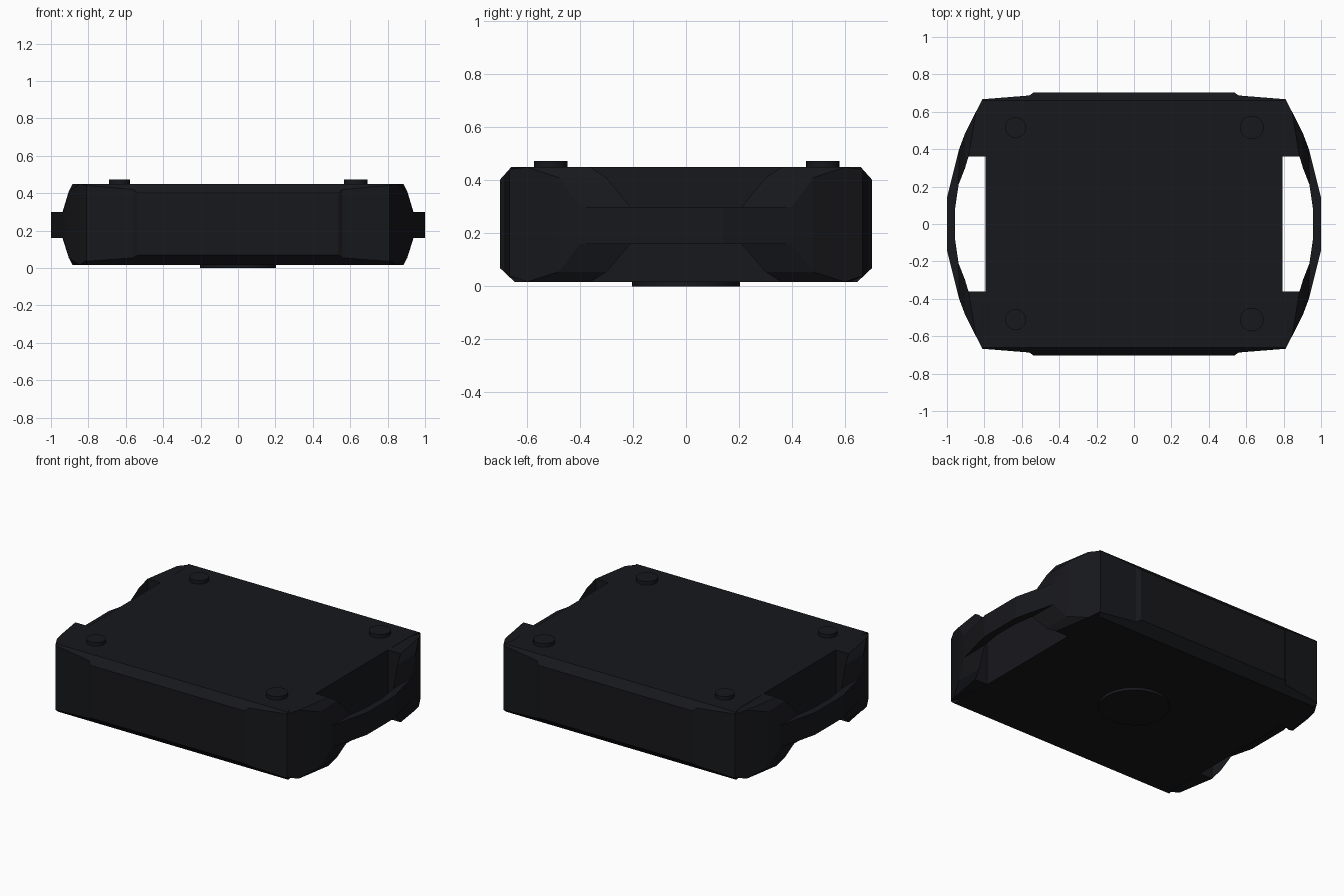
import bpy, bmesh
from mathutils import Vector

if "Cube" in bpy.data.objects:
    bpy.data.objects.remove(bpy.data.objects["Cube"])

mat = bpy.data.materials.new("dark_plastic")
mat.diffuse_color = (0.0085, 0.009, 0.0115, 1)
mat.use_nodes = True
mat.node_tree.nodes["Principled BSDF"].inputs["Base Color"].default_value = mat.diffuse_color


def finish(name, bm):
    bmesh.ops.remove_doubles(bm, verts=bm.verts, dist=0.0005)
    bmesh.ops.recalc_face_normals(bm, faces=bm.faces)
    mesh = bpy.data.meshes.new(name)
    bm.to_mesh(mesh)
    bm.free()
    mesh.materials.append(mat)
    ob = bpy.data.objects.new(name, mesh)
    bpy.context.collection.objects.link(ob)
    return ob


def disc(name, x, y, r, z0, z1, sides):
    bpy.ops.mesh.primitive_cylinder_add(vertices=sides, radius=r, depth=z1 - z0,
                                        location=(x, y, (z0 + z1) / 2))
    ob = bpy.context.object
    ob.name = name
    ob.data.materials.append(mat)
    bpy.ops.object.shade_smooth_by_angle()


# Main case: extruded outline with raised front and back panels
Z0, Z1 = 0.017, 0.45
half = [(0.795, 0.60), (0.81, 0.667), (0.56, 0.687), (0.537, 0.703)]
back = half + [(-x, y) for x, y in reversed(half)]
outline = back + [(-x, -y) for x, y in back]
bm = bmesh.new()
face = bm.faces.new([bm.verts.new((x, y, Z0)) for x, y in outline])
ext = bmesh.ops.extrude_face_region(bm, geom=[face])
bmesh.ops.translate(bm, vec=(0, 0, Z1 - Z0),
                    verts=[g for g in ext["geom"] if isinstance(g, bmesh.types.BMVert)])
# chamfer the long edges, top and bottom
for sy in (-1, 1):
    for co, no in (((0, 0.66 * sy, Z1), (0, 0.048 * sy, 0.043)),
                   ((0, 0.647 * sy, Z0), (0, 0.053 * sy, -0.056))):
        cut = bmesh.ops.bisect_plane(bm, geom=bm.verts[:] + bm.edges[:] + bm.faces[:],
                                     plane_co=Vector(co), plane_no=Vector(no).normalized(),
                                     clear_outer=True)
        edges = [g for g in cut["geom_cut"] if isinstance(g, bmesh.types.BMEdge)]
        bmesh.ops.contextual_create(bm, geom=edges)
finish("case", bm)

# Side handles: outer x, y, inner x, y, outer bottom, outer top, inner bottom, inner top
sections = [
    (0.81, 0.667, 0.79, 0.62, 0.04, 0.442, Z0, Z1),
    (0.845, 0.60, 0.79, 0.36, Z0, Z1, Z0, Z1),
    (0.845, 0.60, 0.885, 0.36, Z0, Z1, Z0, Z1),
    (0.905, 0.48, 0.903, 0.30, 0.055, 0.41, 0.055, 0.41),
    (0.935, 0.40, 0.938, 0.21, 0.16, 0.30, 0.16, 0.30),
    (1.0, 0.14, 0.957, 0.08, 0.16, 0.30, 0.16, 0.30),
]
sections += [(a, -b, c, -d, *z) for a, b, c, d, *z in reversed(sections)]
for name, s in (("right_handle", 1), ("left_handle", -1)):
    bm = bmesh.new()
    rings = []
    for ox, oy, ix, iy, ob, ot, ib, it in sections:
        rings.append([bm.verts.new(p) for p in ((s * ox, oy, ob), (s * ox, oy, ot),
                                                (s * ix, iy, it), (s * ix, iy, ib))])
    for a, b in zip(rings, rings[1:]):
        for i in range(4):
            j = (i + 1) % 4
            bm.faces.new((a[i], a[j], b[j], b[i]))
    bm.faces.new(rings[0])
    bm.faces.new(rings[-1])
    finish(name, bm)

# Corner studs on the lid, slightly larger on the right
for side, x, r in (("left", -0.633, 0.056), ("right", 0.63, 0.063)):
    for end, y in (("front", -0.511), ("back", 0.516)):
        disc(f"{side}_{end}_stud", x, y, r, 0.43, 0.473, 24)

# Round foot underneath
disc("foot", 0, 0, 0.203, 0.0, 0.05, 32)
